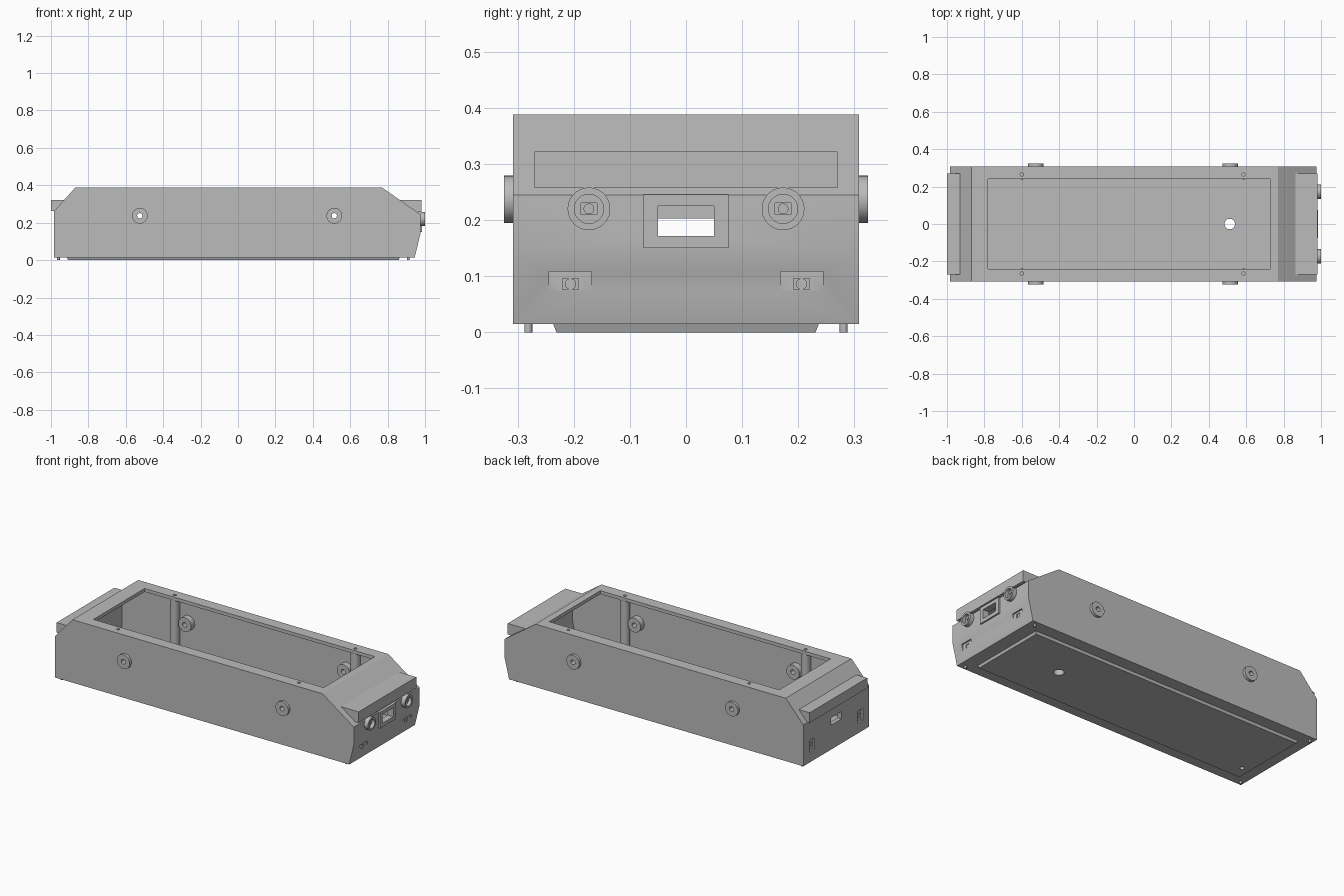
import bpy, bmesh, math
from mathutils import Matrix, Vector

cube = bpy.data.objects.get("Cube")
if cube:
    bpy.data.objects.remove(cube, do_unlink=True)

GREY = (0.5, 0.5, 0.5, 1)
grey = bpy.data.materials.new("plain grey")
grey.use_nodes = True
grey.diffuse_color = GREY
grey.node_tree.nodes["Principled BSDF"].inputs["Base Color"].default_value = GREY


def finish(name, bm):
    bmesh.ops.recalc_face_normals(bm, faces=bm.faces)
    mesh = bpy.data.meshes.new(name)
    bm.to_mesh(mesh)
    bm.free()
    mesh.materials.append(grey)
    obj = bpy.data.objects.new(name, mesh)
    bpy.context.collection.objects.link(obj)
    return obj


def prism(name, profile, half_width):
    """Side profile in x and z, extruded across y."""
    bm = bmesh.new()
    face = bm.faces.new([bm.verts.new((x, -half_width, z)) for x, z in profile])
    new = bmesh.ops.extrude_face_region(bm, geom=[face])["geom"]
    verts = [v for v in new if isinstance(v, bmesh.types.BMVert)]
    bmesh.ops.translate(bm, verts=verts, vec=(0, 2 * half_width, 0))
    return finish(name, bm)


def box(name, xs, ys, zs):
    bm = bmesh.new()
    bmesh.ops.create_cube(bm, size=1)
    for v in bm.verts:
        v.co = Vector([(a + b) / 2 + c * (b - a) for c, (a, b) in zip(v.co, (xs, ys, zs))])
    return finish(name, bm)


def cylinder(name, start, end, radius, sides=40):
    a, b = Vector(start), Vector(end)
    turn = (b - a).to_track_quat("Z", "Y").to_matrix().to_4x4()
    bm = bmesh.new()
    bmesh.ops.create_cone(bm, cap_ends=True, segments=sides, radius1=radius, radius2=radius,
                          depth=(b - a).length, matrix=Matrix.Translation((a + b) / 2) @ turn)
    return finish(name, bm)


def activate(obj):
    bpy.ops.object.select_all(action="DESELECT")
    obj.select_set(True)
    bpy.context.view_layer.objects.active = obj


def cut(target, *cutters):
    for cutter in cutters:
        cutter.hide_render = True
        mod = target.modifiers.new("cut", "BOOLEAN")
        mod.operation, mod.solver, mod.object = "DIFFERENCE", "EXACT", cutter
        activate(target)
        bpy.ops.object.modifier_apply(modifier=mod.name)
        bpy.data.objects.remove(cutter, do_unlink=True)


def smooth(obj):
    activate(obj)
    bpy.ops.object.shade_smooth_by_angle(angle=math.radians(30))


SIDES = (-1, 1)
AXLES = (-0.525, 0.515)
POSTS = (-0.6, 0.585)
AXLE_Z = 0.237
HALF = 0.308

# Hollow hull with an open top
hull = prism("hull", [(-0.985, 0.015), (-0.985, 0.26), (-0.87, 0.388), (0.77, 0.388),
                      (0.975, 0.245), (0.975, 0.14), (0.945, 0.015)], HALF)
cut(hull,
    prism("cavity", [(-0.96, 0.035), (-0.96, 0.25), (-0.858, 0.368), (0.762, 0.368),
                     (0.945, 0.235), (0.945, 0.14), (0.92, 0.035)], 0.285),
    box("top_opening", (-0.78, 0.73), (-0.24, 0.24), (0.3, 0.5)),
    box("front_window", (0.9, 1.1), (-0.05, 0.05), (0.172, 0.225)),
    box("rear_window", (-1.1, -0.9), (-0.05, 0.05), (0.16, 0.203)))

# Lamp pockets on the sloped end, lamp slots on the upright end
for s in SIDES:
    y = 0.206 * s
    cut(hull,
        box("pocket", (0.959, 1.1), (y - 0.038, y + 0.038), (0.06, 0.108)),
        box("lamp_hole", (0.9, 1.1), (y - 0.014, y + 0.014), (0.076, 0.096)),
        box("slot", (-1.1, -0.974), (0.225 * s - 0.024, 0.225 * s + 0.024), (0.075, 0.145)),
        box("slot_hole", (-1.1, -0.9), (0.225 * s - 0.012, 0.225 * s + 0.012), (0.1, 0.12)))
    smooth(cylinder("lower_lamp", (0.93, y, 0.086), (0.957, y, 0.086), 0.01, 24))
    smooth(cylinder("rear_lamp", (-0.977, 0.225 * s, 0.11), (-0.95, 0.225 * s, 0.11), 0.01, 24))

# Bottom plate with chamfered edges
plate = box("bottom_plate", (-0.915, 0.865), (-0.237, 0.237), (0, 0.016))
for v in plate.data.vertices:
    if v.co.z < 0.005:
        v.co.x -= math.copysign(0.006, v.co.x)
        v.co.y -= math.copysign(0.006, v.co.y)
for part in (hull, plate):
    cut(part,
        cylinder("floor_hole", (0.512, 0, -0.1), (0.512, 0, 0.1), 0.028),
        cylinder("small_hole", (-0.86, -0.15, -0.1), (-0.86, -0.15, 0.1), 0.012))

# Corner feet
for x in (-0.96, 0.91):
    for s in SIDES:
        smooth(cylinder("corner_foot", (x, 0.281 * s, 0), (x, 0.281 * s, 0.017), 0.007, 20))

# Axle bushings through the long walls and screw posts inside
for s in SIDES:
    for x in AXLES:
        cut(hull, cylinder("axle_bore", (x, 0.2 * s, AXLE_Z), (x, 0.4 * s, AXLE_Z), 0.03))
        bushing = cylinder("axle_bushing", (x, 0.25 * s, AXLE_Z), (x, 0.324 * s, AXLE_Z), 0.042)
        cut(bushing, cylinder("bore", (x, 0.2 * s, AXLE_Z), (x, 0.4 * s, AXLE_Z), 0.014))
        smooth(bushing)
    for x in POSTS:
        y = 0.265 * s
        post = cylinder("screw_post", (x, y, 0.03), (x, y, 0.37), 0.027)
        for part in (post, hull):
            cut(part, cylinder("screw_hole", (x, y, 0.3), (x, y, 0.45), 0.009, 20))
        smooth(post)
smooth(hull)

# Overhanging ledges at both ends
prism("front_ledge", [(0.862, 0.322), (0.98, 0.322), (0.98, 0.257), (0.945, 0.257)], 0.27)
prism("rear_ledge", [(-1, 0.322), (-0.925, 0.322), (-0.978, 0.262), (-1, 0.262)], 0.27)

# Coupler frame around the front window
frame = box("coupler_frame", (0.965, 0.984), (-0.076, 0.076), (0.15, 0.246))
cut(frame, box("frame_window", (0.9, 1.1), (-0.05, 0.05), (0.172, 0.225)))

# Round buffers with a recessed lamp
for s in SIDES:
    y, z = 0.173 * s, 0.22
    buffer = cylinder("buffer", (0.955, y, z), (1, y, z), 0.038)
    cut(buffer,
        cylinder("recess", (0.98, y, z), (1.1, y, z), 0.026),
        box("lamp_seat", (0.965, 1.1), (y - 0.014, y + 0.014), (z - 0.01, z + 0.01)))
    smooth(buffer)
    smooth(cylinder("buffer_lamp", (0.96, y, z), (0.978, y, z), 0.0095, 24))
